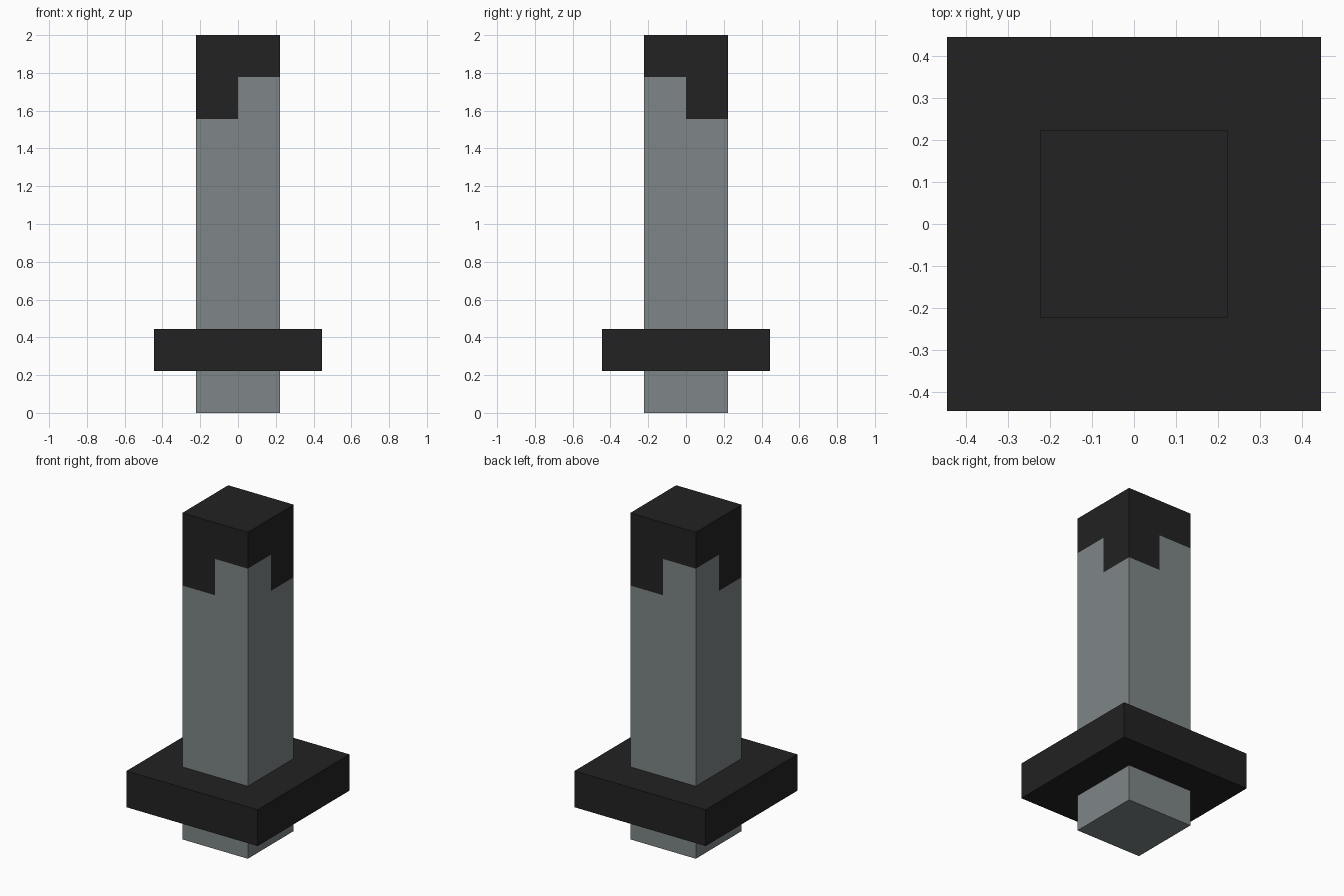
import bpy, bmesh
from mathutils import Vector, Matrix

if "Cube" in bpy.data.objects:
    bpy.data.objects.remove(bpy.data.objects["Cube"])

U = 2 / 9  # block unit: every size is a multiple of this


def material(name, rgb):
    m = bpy.data.materials.new(name)
    m.diffuse_color = (*rgb, 1)
    m.use_nodes = True
    m.node_tree.nodes["Principled BSDF"].inputs["Base Color"].default_value = m.diffuse_color
    return m


grey = material("stone grey", (0.209, 0.235, 0.242))
black = material("charcoal black", (0.016, 0.016, 0.016))


def box(name, half, z0, z1, mats, cuts=(), rule=None):
    """Square box, optionally sliced by planes and coloured by a face rule."""
    bm = bmesh.new()
    bmesh.ops.create_cube(bm, size=1, matrix=Matrix.Translation((0, 0, (z0 + z1) / 2))
                          @ Matrix.Diagonal((2 * half, 2 * half, z1 - z0, 1)))
    for co, no in cuts:
        bmesh.ops.bisect_plane(bm, geom=bm.verts[:] + bm.edges[:] + bm.faces[:],
                               plane_co=Vector(co), plane_no=Vector(no))
    if rule:
        for f in bm.faces:
            f.material_index = rule(f.calc_center_median())
    me = bpy.data.meshes.new(name)
    bm.to_mesh(me)
    bm.free()
    for m in mats:
        me.materials.append(m)
    ob = bpy.data.objects.new(name, me)
    bpy.context.collection.objects.link(ob)
    return ob


# Post: black cap that drops one unit lower on two opposite corners
def cap_rule(c):
    return int(c.z > 8 * U or (c.z > 7 * U and c.x * c.y > 0))


box("post", U, 0, 9 * U, [grey, black],
    [((0, 0, 7 * U), (0, 0, 1)), ((0, 0, 8 * U), (0, 0, 1)),
     ((0, 0, 0), (1, 0, 0)), ((0, 0, 0), (0, 1, 0))], cap_rule)

# Square collar around the foot of the post
box("collar", 2 * U, U, 2 * U, [black])
